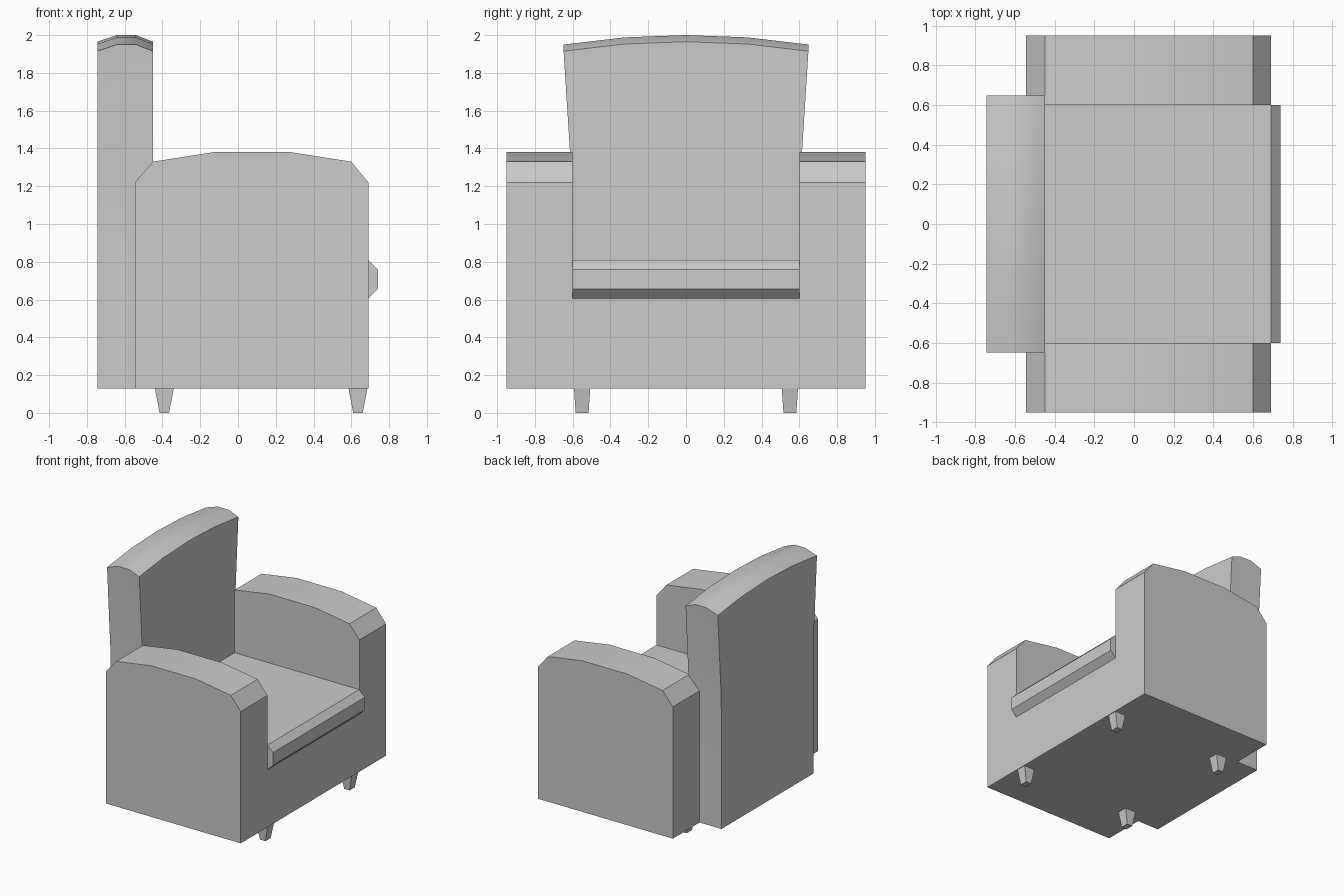
import bpy, bmesh

if "Cube" in bpy.data.objects:
    bpy.data.objects.remove(bpy.data.objects["Cube"])


def loft(name, sections):
    """Solid through a series of closed loops with equal point counts."""
    bm = bmesh.new()
    loops = [[bm.verts.new(p) for p in s] for s in sections]
    for a, b in zip(loops, loops[1:]):
        for i in range(len(a)):
            j = (i + 1) % len(a)
            bm.faces.new((a[i], a[j], b[j], b[i]))
    bm.faces.new(loops[0])
    bm.faces.new(loops[-1])
    bmesh.ops.recalc_face_normals(bm, faces=bm.faces)
    me = bpy.data.meshes.new(name)
    bm.to_mesh(me)
    bm.free()
    ob = bpy.data.objects.new(name, me)
    bpy.context.collection.objects.link(ob)
    return ob


def extrude_y(name, profile, half):
    return loft(name, [[(x, y, z) for x, z in profile] for y in (-half, half)])


def smooth(ob):
    bpy.ops.object.select_all(action='DESELECT')
    ob.select_set(True)
    bpy.context.view_layer.objects.active = ob
    bpy.ops.object.shade_smooth_by_angle()


# Base and arms: one side profile across the full width, hollowed for the seat
arm = [(-0.545, 0.13), (0.69, 0.13), (0.69, 1.22), (0.6, 1.33), (0.28, 1.38),
       (-0.13, 1.38), (-0.45, 1.33), (-0.545, 1.22)]
body = extrude_y("base_and_arms", arm, 0.95)
cutter = extrude_y("seat_cutter", [(-1, 0.605), (1, 0.605), (1, 1.6), (-1, 1.6)], 0.6)
cutter.hide_render = True
cutter.hide_viewport = False
mod = body.modifiers.new("seat_opening", 'BOOLEAN')
mod.operation = 'DIFFERENCE'
mod.solver = 'EXACT'
mod.object = cutter
bpy.context.view_layer.objects.active = body
bpy.ops.object.modifier_apply(modifier=mod.name)
bpy.data.objects.remove(cutter)
smooth(body)

# Seat cushion with chamfered front lip
extrude_y("seat_cushion", [(-0.46, 0.605), (0.69, 0.605), (0.74, 0.655),
                           (0.74, 0.76), (0.69, 0.81), (-0.46, 0.81)], 0.6)

# Backrest: flared outline with arched top, softened front and rear top edges
side = [(0.6, 0.13), (0.6, 0.8), (0.604, 1.22)]
top = [(0.648, 1.95), (0.325, 1.988), (0, 2.0), (-0.325, 1.988), (-0.648, 1.95)]
sections = []
for x, dz in ((-0.745, 0.035), (-0.64, 0), (-0.54, 0), (-0.45, 0.035)):
    outline = side + [(y, z - dz) for y, z in top] + [(-y, z) for y, z in reversed(side)]
    sections.append([(x, y, z) for y, z in outline])
smooth(loft("backrest", sections))


# Four tapered legs
def rect(x, y, z, hx, hy):
    return [(x + sx * hx, y + sy * hy, z)
            for sx, sy in ((-1, -1), (1, -1), (1, 1), (-1, 1))]


for xn, x in (("front", 0.635), ("back", -0.39)):
    for yn, y in (("left", 0.55), ("right", -0.55)):
        loft(f"{xn}_{yn}_leg", [rect(x, y, 0, 0.025, 0.034),
                                rect(x, y, 0.13, 0.05, 0.043)])
